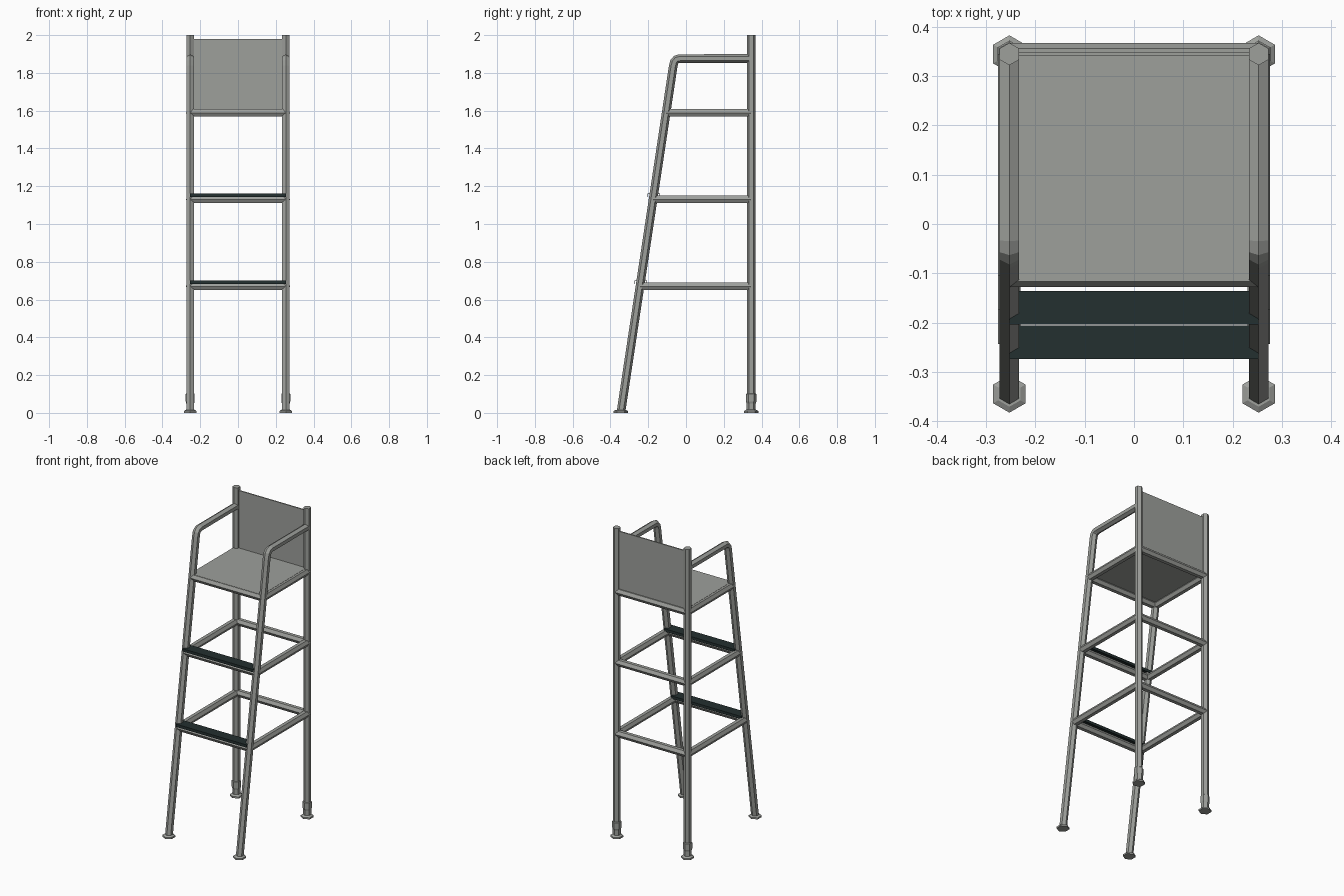
import bpy, bmesh, math
from mathutils import Vector

if "Cube" in bpy.data.objects:
    bpy.data.objects.remove(bpy.data.objects["Cube"])


def material(name, rgb):
    m = bpy.data.materials.new(name)
    m.diffuse_color = (*rgb, 1)
    m.use_nodes = True
    m.node_tree.nodes["Principled BSDF"].inputs["Base Color"].default_value = m.diffuse_color
    return m


STEEL = material("grey steel", (0.34, 0.35, 0.33))
DARK = material("dark tread", (0.017, 0.029, 0.029))
R = 0.0228     # hexagonal tube radius
X = 0.253      # tube centre, sideways
YB = 0.345     # back post centre


def finish(name, bm, mat):
    bmesh.ops.recalc_face_normals(bm, faces=bm.faces)
    me = bpy.data.meshes.new(name)
    bm.to_mesh(me)
    bm.free()
    me.materials.append(mat)
    ob = bpy.data.objects.new(name, me)
    bpy.context.collection.objects.link(ob)
    return ob


def skin(bm, rings):
    """Join vertex rings with quads and close both ends."""
    for a, b in zip(rings, rings[1:]):
        n = len(a)
        for i in range(n):
            bm.faces.new((a[i], a[(i + 1) % n], b[(i + 1) % n], b[i]))
    bm.faces.new(rings[0])
    bm.faces.new(rings[-1])


def tube(name, path, point_dir, cut_first=False):
    """Mitred hex tube; point_dir is the direction a hexagon corner faces."""
    pts = [Vector(p) for p in path]
    bm = bmesh.new()
    rings = []
    side = (pts[1] - pts[0]).cross(Vector(point_dir)).normalized()
    for i, p in enumerate(pts):
        d_in = (pts[i] - pts[max(i - 1, 0)]).normalized()
        d_out = (pts[min(i + 1, len(pts) - 1)] - pts[i]).normalized()
        up = side.cross((d_in + d_out).normalized())
        ring = []
        for k in range(6):
            a = k * math.pi / 3
            ring.append(bm.verts.new(p + up * R * math.cos(a) + side * R * math.sin(a)))
        rings.append(ring)
    if cut_first:      # level the bottom end on the ground
        d = (pts[1] - pts[0]).normalized()
        for v in rings[0]:
            v.co -= d * (v.co.z / d.z)
    skin(bm, rings)
    return finish(name, bm, STEEL)


def lathe(name, x, y, profile):
    bm = bmesh.new()
    rings = []
    for r, z in profile:
        rings.append([bm.verts.new((x + r * math.sin(k * math.pi / 3),
                                    y + r * math.cos(k * math.pi / 3), z)) for k in range(6)])
    skin(bm, rings)
    return finish(name, bm, STEEL)


def box(name, lo, hi, mat):
    bm = bmesh.new()
    bmesh.ops.create_cube(bm, size=1)
    for v in bm.verts:
        v.co = [l + (c + 0.5) * (h - l) for c, l, h in zip(v.co, lo, hi)]
    return finish(name, bm, mat)


def leg_y(z):
    return -0.345 + 0.151 * z


LEVELS = (0.67, 1.13, 1.588)

for s, label in ((-1, "left"), (1, "right")):
    x = s * X
    # back post with sleeve and foot
    tube(f"{label}_back_post", [(x, YB, 0.005), (x, YB, 2.0)], (0, 1, 0))
    lathe(f"{label}_back_foot", x, YB,
          [(0.038, 0), (0.038, 0.010), (0.024, 0.018), (0.024, 0.05),
           (0.0275, 0.06), (0.0275, 0.10), (0.024, 0.103)])
    # front leg bending into the armrest
    tube(f"{label}_front_leg_and_armrest",
         [(x, leg_y(0), 0), (x, leg_y(1.835), 1.835), (x, -0.062, 1.858),
          (x, -0.051, 1.871), (x, -0.032, 1.876), (x, YB, 1.876)],
         (0, 1, 0), cut_first=True)
    lathe(f"{label}_front_foot", x, -0.345, [(0.038, 0), (0.038, 0.010), (0.026, 0.016)])
    # side rails
    for i, z in enumerate(LEVELS):
        tube(f"{label}_side_rail_{i + 1}", [(x, leg_y(z), z), (x, YB, z)], (1, 0, 0))

# front and back cross rails
for i, z in enumerate(LEVELS):
    for label, y in (("front", leg_y(z)), ("back", YB)):
        tube(f"{label}_rail_{i + 1}", [(-X, y, z), (X, y, z)], (0, 1, 0))

# channel-shaped step treads
for i, z in enumerate(LEVELS[:2]):
    y0 = leg_y(z) - 0.030
    y1, top, t = y0 + 0.068, z + 0.031, 0.003
    box(f"step_{i + 1}_top", (-X, y0, top - t), (X, y1, top), DARK)
    box(f"step_{i + 1}_front_lip", (-X, y0, top - 0.018), (X, y0 + t, top), DARK)
    box(f"step_{i + 1}_back_lip", (-X, y1 - t, top - 0.018), (X, y1, top), DARK)

# seat and backrest panels
box("seat", (-X + 0.003, leg_y(1.588) - 0.008, 1.598), (X - 0.003, YB, 1.609), STEEL)
box("backrest", (-X + 0.003, YB - 0.004, 1.595), (X - 0.003, YB + 0.004, 1.98), STEEL)
